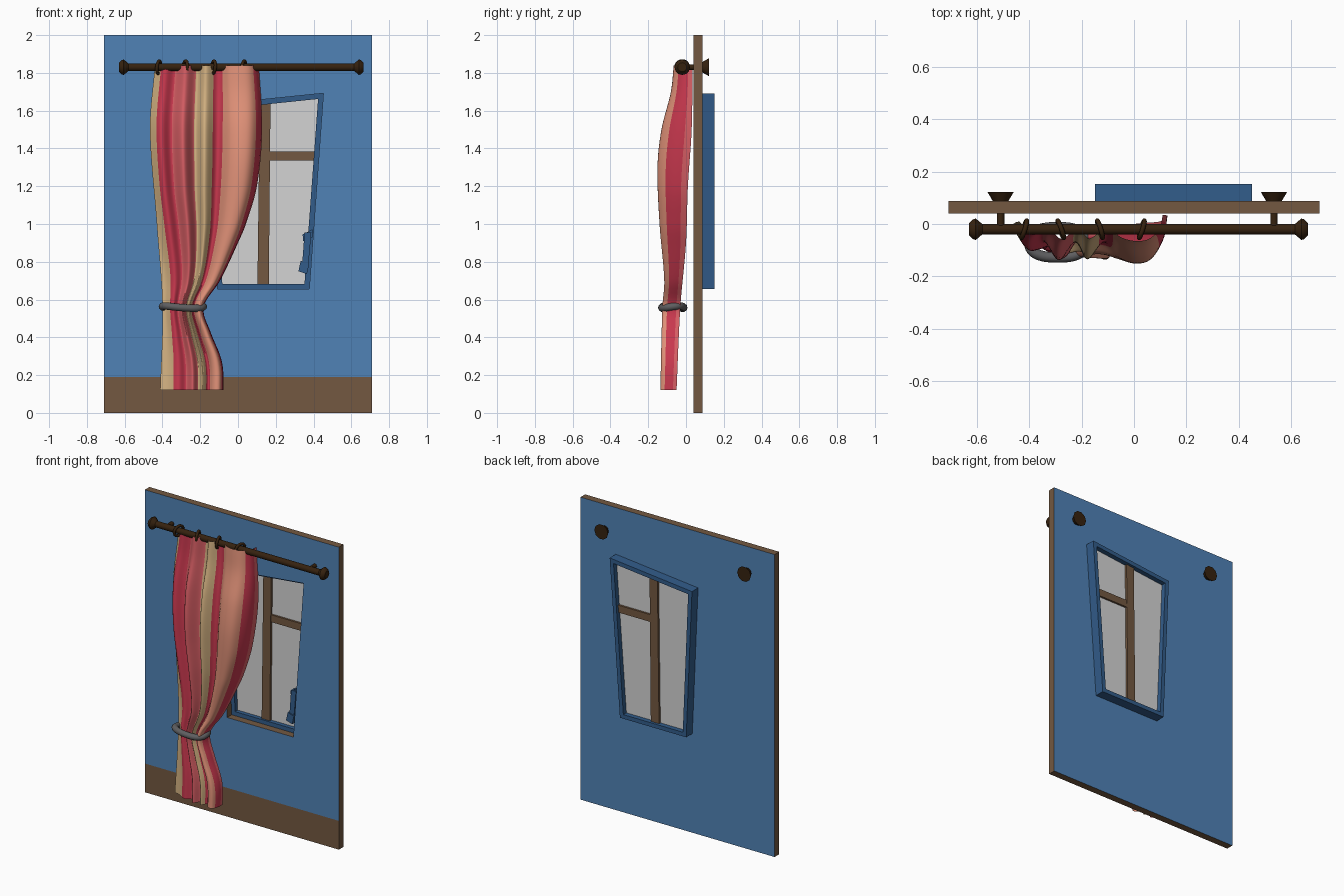
import bpy, bmesh, math
from mathutils import Vector, Matrix

if "Cube" in bpy.data.objects:
    bpy.data.objects.remove(bpy.data.objects["Cube"])


def mat(name, r, g, b):
    m = bpy.data.materials.new(name)
    lin = [((c / 255 + 0.055) / 1.055) ** 2.4 for c in (r, g, b)]
    m.diffuse_color = (*lin, 1)
    m.use_nodes = True
    m.node_tree.nodes["Principled BSDF"].inputs["Base Color"].default_value = m.diffuse_color
    return m


BLUE = mat("wall_blue", 80, 130, 182)
FRAME = mat("frame_blue", 50, 92, 138)
WOOD = mat("brown_wood", 115, 88, 65)
DARK = mat("dark_wood", 54, 34, 15)
PANE = mat("pale_glass", 212, 212, 212)
TIE = mat("grey_cord", 94, 94, 96)
CRIMSON = mat("crimson", 200, 56, 78)
ROSE = mat("rose", 214, 94, 100)
TAN = mat("tan", 212, 178, 130)
SALMON = mat("salmon", 224, 145, 120)


def finish(name, bm, mats, smooth=None):
    me = bpy.data.meshes.new(name)
    bm.to_mesh(me)
    bm.free()
    ob = bpy.data.objects.new(name, me)
    bpy.context.collection.objects.link(ob)
    for m in mats:
        me.materials.append(m)
    if smooth:
        bpy.ops.object.select_all(action='DESELECT')
        ob.select_set(True)
        bpy.context.view_layer.objects.active = ob
        bpy.ops.object.shade_smooth_by_angle(angle=math.radians(smooth))
    return ob


def prism(name, pts, y0, y1, m):
    """Extrude an (x, z) outline from y0 to y1."""
    bm = bmesh.new()
    f = bm.faces.new([bm.verts.new((x, y0, z)) for x, z in pts])
    ext = bmesh.ops.extrude_face_region(bm, geom=[f])
    bmesh.ops.translate(bm, vec=(0, y1 - y0, 0),
                        verts=[v for v in ext['geom'] if isinstance(v, bmesh.types.BMVert)])
    bmesh.ops.recalc_face_normals(bm, faces=bm.faces)
    return finish(name, bm, [m])


def ring_slab(outer, inner, y0, y1):
    """Slab with a four-sided opening."""
    bm = bmesh.new()
    loops = [[bm.verts.new((x, y, z)) for x, z in pts]
             for pts, y in ((outer, y0), (inner, y0), (inner, y1), (outer, y1))]
    for a in range(4):
        p, q = loops[a], loops[(a + 1) % 4]
        for i in range(4):
            j = (i + 1) % 4
            bm.faces.new((p[i], p[j], q[j], q[i]))
    bmesh.ops.recalc_face_normals(bm, faces=bm.faces)
    return bm


def lathe(name, profile, axis, loc, m, n=12):
    """Revolve (distance, radius) pairs about an axis direction."""
    rot = Vector((0, 0, 1)).rotation_difference(Vector(axis)).to_matrix().to_4x4()
    bm = bmesh.new()
    rows = [[bm.verts.new((r * math.cos(2 * math.pi * i / n),
                           r * math.sin(2 * math.pi * i / n), d)) for i in range(n)]
            for d, r in profile]
    for a, b in zip(rows, rows[1:]):
        for i in range(n):
            bm.faces.new((a[i], a[(i + 1) % n], b[(i + 1) % n], b[i]))
    bm.faces.new(rows[0][::-1])
    bm.faces.new(rows[-1])
    bmesh.ops.recalc_face_normals(bm, faces=bm.faces)
    bmesh.ops.transform(bm, matrix=Matrix.Translation(loc) @ rot, verts=bm.verts)
    return finish(name, bm, [m], 35)


def tube(name, path, radius, m, n=10):
    """Closed round cord along a list of points."""
    bm = bmesh.new()
    k = len(path)
    c = sum(path, Vector()) / k
    rows = []
    for i, p in enumerate(path):
        t = (path[(i + 1) % k] - path[i - 1]).normalized()
        side = (p - c)
        side = (side - t * side.dot(t)).normalized()
        up = t.cross(side)
        rows.append([bm.verts.new(p + radius * (side * math.cos(2 * math.pi * j / n)
                                                + up * math.sin(2 * math.pi * j / n)))
                     for j in range(n)])
    for i in range(k):
        a, b = rows[i], rows[(i + 1) % k]
        for j in range(n):
            bm.faces.new((a[j], a[(j + 1) % n], b[(j + 1) % n], b[j]))
    bmesh.ops.recalc_face_normals(bm, faces=bm.faces)
    return finish(name, bm, [m], 60)


def curve(keys, t):
    """Smooth (cubic) interpolation through sorted (t, value) keys."""
    n = len(keys)
    i = max(0, min(n - 2, sum(k[0] <= t for k in keys) - 1))

    def slope(j):
        a, b = keys[max(j - 1, 0)], keys[min(j + 1, n - 1)]
        return (b[1] - a[1]) / (b[0] - a[0])
    (t0, v0), (t1, v1) = keys[i], keys[i + 1]
    h = t1 - t0
    s = (t - t0) / h
    return ((2*s**3 - 3*s*s + 1) * v0 + (s**3 - 2*s*s + s) * h * slope(i)
            + (3*s*s - 2*s**3) * v1 + (s**3 - s*s) * h * slope(i + 1))


# Wall with crooked window opening and brown skirting
Y0, Y1 = 0.04, 0.088
OUT = [(-0.15, 1.63), (0.452, 1.692), (0.377, 0.655), (-0.108, 0.655)]
INN = [(-0.122, 1.605), (0.424, 1.662), (0.352, 0.682), (-0.083, 0.682)]
bm = ring_slab([(-0.71, 2), (0.71, 2), (0.71, 0), (-0.71, 0)], OUT, Y0, Y1)
bmesh.ops.bisect_plane(bm, geom=bm.verts[:] + bm.edges[:] + bm.faces[:],
                       plane_co=(0, 0, 0.19), plane_no=(0, 0, 1))
for f in bm.faces:
    front_low = f.normal.y < 0 and f.calc_center_median().z < 0.19
    f.material_index = 0 if abs(f.normal.y) > 0.9 and not front_low else 1
finish("wall", bm, [BLUE, WOOD])

# Window
finish("window_frame", ring_slab(OUT, INN, Y1, 0.152), [FRAME])
prism("window_pane", INN, 0.115, 0.12, PANE)
prism("window_mullion", [(0.115, 1.632), (0.172, 1.637), (0.163, 0.68), (0.103, 0.68)],
      0.10, 0.135, WOOD)
prism("window_crossbar", [(0.16, 1.385), (0.405, 1.385), (0.401, 1.337), (0.16, 1.337)],
      0.102, 0.133, WOOD)
prism("handle_lever", [(0.352, 0.955), (0.388, 0.955), (0.37, 0.75), (0.338, 0.76)],
      0.052, 0.075, FRAME)
prism("handle_top", [(0.342, 0.945), (0.395, 0.972), (0.395, 0.93), (0.345, 0.91)],
      0.06, 0.10, FRAME)
prism("handle_end", [(0.332, 0.805), (0.377, 0.79), (0.365, 0.735), (0.32, 0.75)],
      0.045, 0.08, FRAME)

# Curtain rod, finials, brackets
RY, RZ = -0.02, 1.83
lathe("curtain_rod", [(0, 0.02), (1.21, 0.02)], (1, 0, 0), (-0.59, RY, RZ), DARK)
knob = [(0, 0.02), (0.025, 0.041), (0.035, 0.038), (0.05, 0.024)]
lathe("left_finial", knob, (-1, 0, 0), (-0.58, RY, RZ), DARK)
lathe("right_finial", knob, (1, 0, 0), (0.615, RY, RZ), DARK)
for side, x in (("left", -0.51), ("right", 0.535)):
    lathe(side + "_bracket", [(0, 0.014), (0.11, 0.014)], (0, 1, 0), (x, RY, RZ), DARK)
    lathe(side + "_bracket_cap", [(0, 0.03), (0.034, 0.05)], (0, 1, 0), (x, Y1, RZ), DARK, 10)

# Curtain rings, alternately tilted
for i, (x, tilt) in enumerate(((-0.42, 0.3), (-0.28, -0.35), (-0.13, -0.3), (0.03, 0.3))):
    pts = []
    for k in range(20):
        a = 2 * math.pi * k / 20
        y, z = 0.033 * math.cos(a), 0.033 * math.sin(a)
        pts.append(Vector((x + tilt * y + 0.1 * z, RY + y, RZ + z)))
    tube("curtain_ring_%d" % (i + 1), pts, 0.009, DARK, 8)

# Curtain: edges, depth and folds as curves over height z and width u
LEFT = [(0.12, -0.412), (0.56, -0.4), (1, -0.43), (1.5, -0.466), (1.84, -0.44)]
RIGHT = [(0.12, -0.078), (0.22, -0.078), (0.3, -0.093), (0.42, -0.142), (0.56, -0.182),
         (0.7, -0.095), (0.9, 0.0), (1.0, 0.042), (1.2, 0.1), (1.5, 0.128), (1.84, 0.11)]
FRONT = [(0.12, -0.136), (0.56, -0.125), (0.7, -0.115), (1, -0.14), (1.3, -0.151),
         (1.5, -0.13), (1.7, -0.08), (1.84, -0.065)]
BACK = [(0.12, -0.05), (0.56, -0.03), (0.9, 0.0), (1.2, 0.01), (1.5, 0.03), (1.84, 0.035)]
SKEW = [(0.12, 0.55), (0.56, 0.6), (0.75, 0.68), (1, 0.88), (1.2, 1), (1.84, 1)]
FOLD = [(0, 0.75), (0.1, 0.3), (0.2, 0.5), (0.3, 0.08), (0.41, 0.5), (0.49, 0.1),
        (0.6, 0.5), (0.7, 0.12), (0.8, 0.0), (0.88, 0.15), (1, 1)]
WIDTH = [(0, 0), (0.5, 0.5), (0.8, 0.83), (0.93, 0.975), (1, 1)]
STRIPES = [(0.06, 2), (0.2, 0), (0.4, 1), (0.56, 2), (0.64, 0), (0.9, 3), (0.97, 0), (1.01, 1)]
NU, NZ = 100, 70
bm = bmesh.new()
grid = []
for j in range(NZ + 1):
    z = 0.12 + 1.72 * j / NZ
    l, r, f, b, p = (curve(c, z) for c in (LEFT, RIGHT, FRONT, BACK, SKEW))
    row = []
    for i in range(NU + 1):
        u = i / NU
        w = min(1, max(0, curve(WIDTH, u))) ** p
        row.append(bm.verts.new((l + (r - l) * w, f + (b - f) * curve(FOLD, u), z)))
    grid.append(row)
for j in range(NZ):
    for i in range(NU):
        fc = bm.faces.new((grid[j][i], grid[j][i + 1], grid[j + 1][i + 1], grid[j + 1][i]))
        fc.smooth = True
        fc.material_index = next(m for lim, m in STRIPES if (i + 0.5) / NU < lim)
finish("curtain", bm, [CRIMSON, ROSE, TAN, SALMON])

# Tie-back cord around the gathered curtain
cord = []
for k in range(40):
    a = 2 * math.pi * k / 40
    c, s = math.cos(a), math.sin(a)
    cord.append(Vector((-0.292 + 0.108 * math.copysign(abs(c) ** 0.8, c),
                        -0.07 + 0.058 * math.copysign(abs(s) ** 0.8, s),
                        0.56 + 0.006 * math.sin(2 * a + 0.5))))
tube("tie_back", cord, 0.02, TIE)
